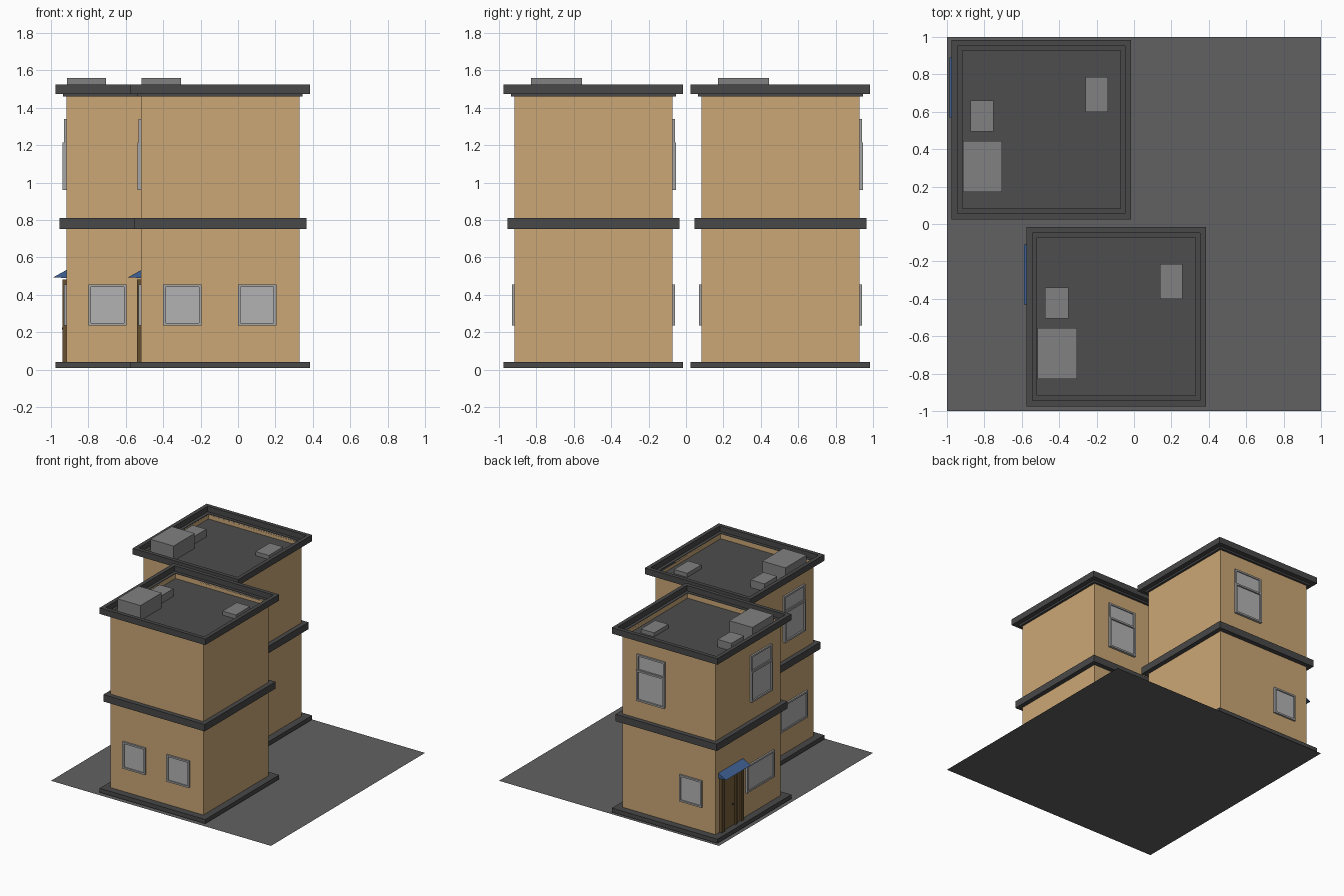
import bpy, bmesh
from mathutils import Matrix

if "Cube" in bpy.data.objects:
    bpy.data.objects.remove(bpy.data.objects["Cube"])


def material(name, r, g, b):
    m = bpy.data.materials.new(name)
    m.diffuse_color = (r, g, b, 1)
    m.use_nodes = True
    m.node_tree.nodes["Principled BSDF"].inputs["Base Color"].default_value = m.diffuse_color
    return m


TAN = material("tan_wall", 0.6, 0.39, 0.18)
DARK = material("dark_trim", 0.065, 0.065, 0.065)
ROOF = material("roof_grey", 0.075, 0.075, 0.075)
GROUND = material("ground_grey", 0.12, 0.12, 0.12)
UNIT = material("unit_grey", 0.22, 0.22, 0.22)
FRAME = material("frame_grey", 0.38, 0.38, 0.38)
GLASS = material("glass_grey", 0.45, 0.45, 0.45)
BROWN = material("door_brown", 0.2, 0.12, 0.045)
POST = material("post_brown", 0.13, 0.08, 0.03)
BLUE = material("awning_blue", 0.05, 0.12, 0.3)

H = 0.4225  # half width of the walls


def mesh(name, verts, faces, mat, matrix):
    bm = bmesh.new()
    vs = [bm.verts.new(v) for v in verts]
    for f in faces:
        bm.faces.new([vs[i] for i in f])
    bmesh.ops.recalc_face_normals(bm, faces=bm.faces)
    me = bpy.data.meshes.new(name)
    bm.to_mesh(me)
    bm.free()
    me.materials.append(mat)
    ob = bpy.data.objects.new(name, me)
    ob.matrix_world = matrix
    bpy.context.collection.objects.link(ob)
    return ob


def box(name, x0, x1, y0, y1, z0, z1, mat, matrix):
    v = [(x, y, z) for x in (x0, x1) for y in (y0, y1) for z in (z0, z1)]
    f = [(0, 1, 3, 2), (4, 6, 7, 5), (0, 4, 5, 1), (2, 3, 7, 6), (0, 2, 6, 4), (1, 5, 7, 3)]
    return mesh(name, v, f, mat, matrix)


def square_sweep(name, profile, mat, matrix, closed=True):
    """Sweep a (half width, z) profile round a square."""
    n = len(profile)
    v = [(sx * r, sy * r, z) for sx, sy in ((-1, -1), (1, -1), (1, 1), (-1, 1)) for r, z in profile]
    f = []
    for c in range(4):
        a, b = c * n, (c + 1) % 4 * n
        for i in range(n if closed else n - 1):
            j = (i + 1) % n
            f.append((a + i, b + i, b + j, a + j))
    return mesh(name, v, f, mat, matrix)


def sash(name, u0, u1, z0, z1, d, m, t=0.014):
    """Framed pane on a wall whose outside is local -y; d is how far it stands out."""
    outer = [(u0, z0), (u1, z0), (u1, z1), (u0, z1)]
    inner = [(u0 + t, z0 + t), (u1 - t, z0 + t), (u1 - t, z1 - t), (u0 + t, z1 - t)]
    loops = [(outer, 0), (outer, -d), (inner, -d), (inner, -d * 0.4)]
    v = [(u, y, z) for pts, y in loops for u, z in pts]
    f = [(k * 4 + i, k * 4 + (i + 1) % 4, k * 4 + 4 + (i + 1) % 4, k * 4 + 4 + i)
         for k in range(3) for i in range(4)]
    mesh(name + "_frame", v, f, FRAME, m)
    y = -d * 0.4
    mesh(name + "_glass", [(u, y, z) for u, z in inner], [(0, 1, 2, 3)], GLASS, m)


def tall_window(name, u0, u1, m):
    sash(name + "_upper", u0, u1, 1.205, 1.34, 0.014, m)
    sash(name + "_lower", u0, u1, 0.96, 1.215, 0.02, m)


def house(tag, cx, cy):
    M = Matrix.Translation((cx, cy, 0))

    def wall(turns):
        return M @ Matrix.Rotation(turns * 1.5707963, 4, 'Z') @ Matrix.Translation((0, -H, 0))

    front, back, left = wall(0), wall(2), wall(-1)

    # Walls, bands and parapet
    square_sweep(tag + "walls", [(H, 0.01), (H, 1.475)], TAN, M, closed=False)
    for nm, r, z0, z1 in (("base_band", 0.48, 0.008, 0.042), ("middle_band", 0.46, 0.753, 0.81)):
        square_sweep(tag + nm, [(H, z0), (r, z0), (r, z1), (H, z1)], DARK, M)
    square_sweep(tag + "parapet", [(H, 1.46), (0.441, 1.46), (0.441, 1.475), (0.48, 1.475),
                                   (0.48, 1.525), (0.448, 1.525), (0.448, 1.48), (H, 1.48)], DARK, M)
    mesh(tag + "roof", [(-H, -H, 1.437), (H, -H, 1.437), (H, H, 1.437), (-H, H, 1.437)],
         [(0, 1, 2, 3)], ROOF, M)

    # Rooftop units
    box(tag + "large_roof_unit", -0.42, -0.21, -0.335, -0.06, 1.437, 1.56, UNIT, M)
    box(tag + "middle_roof_unit", -0.38, -0.255, -0.01, 0.155, 1.437, 1.5, UNIT, M)
    box(tag + "small_roof_unit", 0.235, 0.355, 0.095, 0.28, 1.437, 1.47, UNIT, M)

    # Windows (u runs to the right as seen from outside each wall)
    sash(tag + "front_window_a", -0.305, -0.1, 0.235, 0.455, 0.014, front)
    sash(tag + "front_window_b", 0.095, 0.3, 0.235, 0.455, 0.014, front)
    sash(tag + "back_window", 0.1, 0.305, 0.235, 0.455, 0.014, back)
    tall_window(tag + "back_tall_window", -0.285, -0.033, back)
    sash(tag + "side_window", -0.03, 0.33, 0.235, 0.455, 0.014, left)
    tall_window(tag + "side_tall_window", 0.025, 0.295, left)

    # Door with posts, knob and awning
    box(tag + "door", -0.34, -0.11, -0.008, 0, 0.04, 0.475, BROWN, left)
    for i, (a, b) in enumerate(((-0.37, -0.33), (-0.19, -0.165), (-0.115, -0.085))):
        box(tag + "door_post_%d" % i, a, b, -0.022, 0, 0.04, 0.482, POST, left)
    bm = bmesh.new()
    bmesh.ops.create_icosphere(bm, subdivisions=1, radius=0.009,
                               matrix=Matrix.Translation((-0.215, -0.015, 0.22)))
    me = bpy.data.meshes.new(tag + "door_knob")
    bm.to_mesh(me)
    bm.free()
    me.materials.append(DARK)
    knob = bpy.data.objects.new(tag + "door_knob", me)
    knob.matrix_world = left
    bpy.context.collection.objects.link(knob)
    v = [(u, y, z) for u in (-0.385, -0.065) for y, z in ((0, 0.49), (-0.07, 0.494), (0, 0.533))]
    mesh(tag + "awning", v, [(0, 1, 2), (3, 5, 4), (0, 3, 4, 1), (1, 4, 5, 2), (2, 5, 3, 0)], BLUE, left)


# Ground sheet and the two matching houses
mesh("ground", [(-1, -1, 0), (1, -1, 0), (1, 1, 0), (-1, 1, 0)], [(0, 1, 2, 3)], GROUND, Matrix())
house("front_house_", -0.095, -0.495)
house("rear_house_", -0.495, 0.505)
